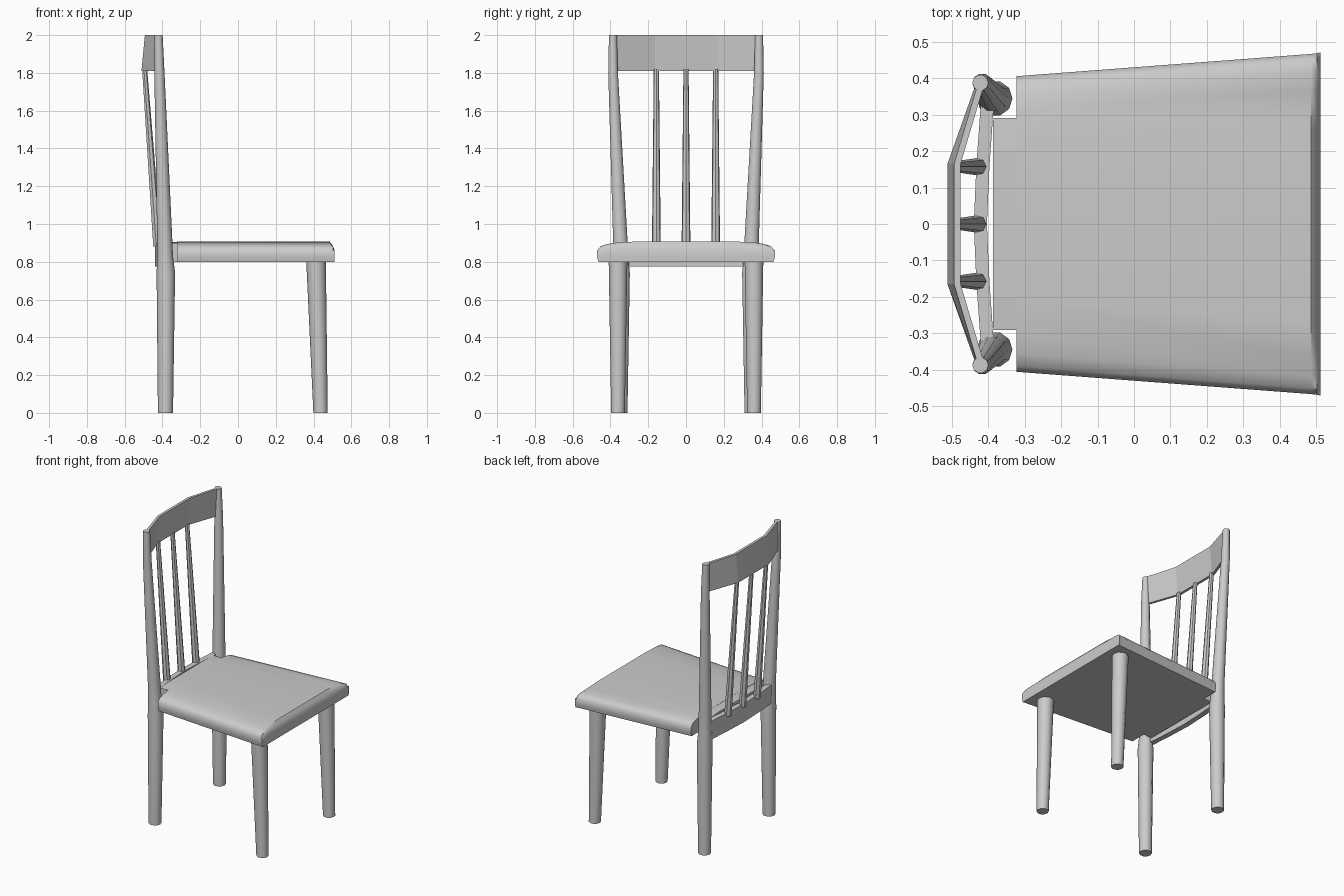
import bpy, bmesh, math
from mathutils import Vector

cube = bpy.data.objects.get("Cube")
if cube:
    bpy.data.objects.remove(cube, do_unlink=True)

grey = bpy.data.materials.new("plain_grey")
grey.use_nodes = True
COLOUR = (0.6, 0.6, 0.6, 1)
grey.diffuse_color = COLOUR
grey.node_tree.nodes["Principled BSDF"].inputs["Base Color"].default_value = COLOUR


def loft(name, rings, smooth=50):
    """Skin a list of equal-length closed rings and cap both ends."""
    bm = bmesh.new()
    loops = [[bm.verts.new(p) for p in ring] for ring in rings]
    n = len(loops[0])
    for a, b in zip(loops, loops[1:]):
        for i in range(n):
            j = (i + 1) % n
            bm.faces.new((a[i], a[j], b[j], b[i]))
    bm.faces.new(loops[0][::-1])
    bm.faces.new(loops[-1])
    bmesh.ops.recalc_face_normals(bm, faces=bm.faces)
    mesh = bpy.data.meshes.new(name)
    bm.to_mesh(mesh)
    bm.free()
    mesh.materials.append(grey)
    obj = bpy.data.objects.new(name, mesh)
    bpy.context.collection.objects.link(obj)
    if smooth:
        bpy.ops.object.select_all(action='DESELECT')
        obj.select_set(True)
        bpy.context.view_layer.objects.active = obj
        bpy.ops.object.shade_smooth_by_angle(angle=math.radians(smooth))
    return obj


def turned(name, stations, sides=10):
    """Round tapering post through (x, y, z, radius) stations."""
    turn = [2 * math.pi * i / sides for i in range(sides)]
    return loft(name, [[(x + r * math.cos(t), y + r * math.sin(t), z) for t in turn]
                       for x, y, z, r in stations])


def rail(name, path, low, high, thick, lean):
    """Bent board along (x, y, lean factor) points, leaning forward at the top."""
    rings = []
    for x, y, k in path:
        top = x + lean * k
        rings.append([(x - thick, y, low), (x, y, low), (top, y, high), (top - thick, y, high)])
    return loft(name, rings, 0)


# Legs, mirrored left and right of the seat
for side, s in (("left", 1), ("right", -1)):
    turned("front_leg_" + side, [(0.437, 0.36 * s, 0, 0.038), (0.413, 0.36 * s, 0.81, 0.052)])
    turned("back_post_" + side, [
        (-0.384, 0.348 * s, 0, 0.04), (-0.382, 0.344 * s, 0.74, 0.049),
        (-0.386, 0.346 * s, 0.83, 0.042), (-0.388, 0.348 * s, 0.92, 0.04),
        (-0.416, 0.386 * s, 1.8, 0.027), (-0.421, 0.387 * s, 2.0, 0.022)])

# Seat: rounded cross-section lofted from back to front, with a rolled front edge
SECTION = [(0.006, 0.80), (0, 0.825), (0, 0.86), (0.016, 0.882), (0.05, 0.894),
           (0.1, 0.902), (0.2, 0.907)]


def seat_ring(x, half, cap):
    right = [(x, half - inset, min(z, cap)) for inset, z in SECTION]
    return right + [(px, -py, pz) for px, py, pz in reversed(right)]


loft("seat", [seat_ring(-0.322, 0.405, 1), seat_ring(0.485, 0.466, 1),
              seat_ring(0.502, 0.468, 0.886), seat_ring(0.511, 0.47, 0.86)], 40)
loft("seat_tongue", [[(x, -0.29, 0.80), (x, 0.29, 0.80), (x, 0.29, 0.899),
                      (x, 0.2, 0.906), (x, -0.2, 0.906), (x, -0.29, 0.899)]
                     for x in (-0.386, -0.31)], 0)

# Back rails
rail("top_rail", [(-0.415, -0.385, 0.3), (-0.493, -0.165, 1),
                  (-0.493, 0.165, 1), (-0.415, 0.385, 0.3)], 1.81, 2.0, 0.018, 0.018)
rail("lower_rail", [(-0.383, -0.34, 0), (-0.396, -0.16, 0), (-0.403, 0, 0),
                    (-0.396, 0.16, 0), (-0.383, 0.34, 0)], 0.775, 0.9, 0.036, 0)

# Spindles between the rails
for label, y in (("right", -0.157), ("middle", 0), ("left", 0.157)):
    turned("spindle_" + label, [(-0.427, y, 0.88, 0.024), (-0.495, y, 1.82, 0.014)], 7)
